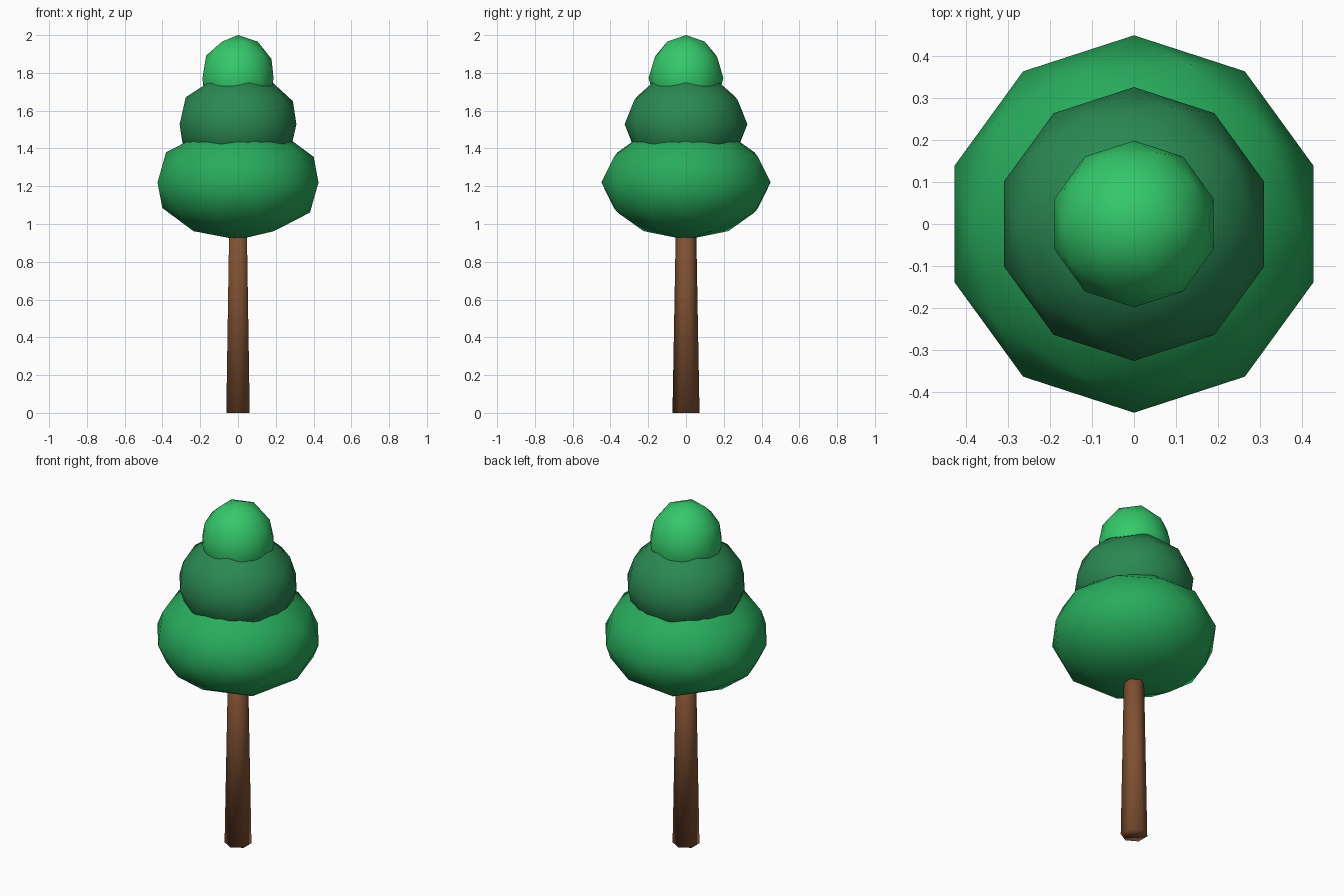
import bpy

cube = bpy.data.objects.get("Cube")
if cube:
    bpy.data.objects.remove(cube, do_unlink=True)


def linear(c):
    c /= 255
    return c / 12.92 if c <= 0.04045 else ((c + 0.055) / 1.055) ** 2.4


def material(name, rgb):
    colour = [linear(c) for c in rgb] + [1]
    mat = bpy.data.materials.new(name)
    mat.use_nodes = True
    mat.diffuse_color = colour
    bsdf = mat.node_tree.nodes["Principled BSDF"]
    bsdf.inputs["Base Color"].default_value = colour
    bsdf.inputs["Roughness"].default_value = 0.9
    return mat


def finish(name, mat):
    obj = bpy.context.object
    obj.name = name
    obj.data.materials.append(mat)
    bpy.ops.object.transform_apply(location=False, rotation=False, scale=True)
    bpy.ops.object.shade_smooth()


# Tapered six-sided trunk, running up into the lowest foliage
trunk_top = 1.2
bpy.ops.mesh.primitive_cone_add(vertices=6, radius1=0.0716, radius2=0.05,
                                depth=trunk_top, location=(0, 0, trunk_top / 2))
finish("trunk", material("bark brown", (128, 81, 50)))

# Stacked foliage balls: name, radius, half height, centre height, colour
foliage = [
    ("lower_foliage", 0.448, 0.303, 1.22, "mid green", (40, 172, 92)),
    ("middle_foliage", 0.325, 0.273, 1.528, "dark green", (42, 136, 82)),
    ("top_foliage", 0.198, 0.228, 1.772, "light green", (52, 200, 106)),
]
for name, radius, half, height, colour_name, rgb in foliage:
    bpy.ops.mesh.primitive_ico_sphere_add(subdivisions=2, radius=1, location=(0, 0, height))
    bpy.context.object.scale = (radius, radius, half)
    finish(name, material(colour_name, rgb))
